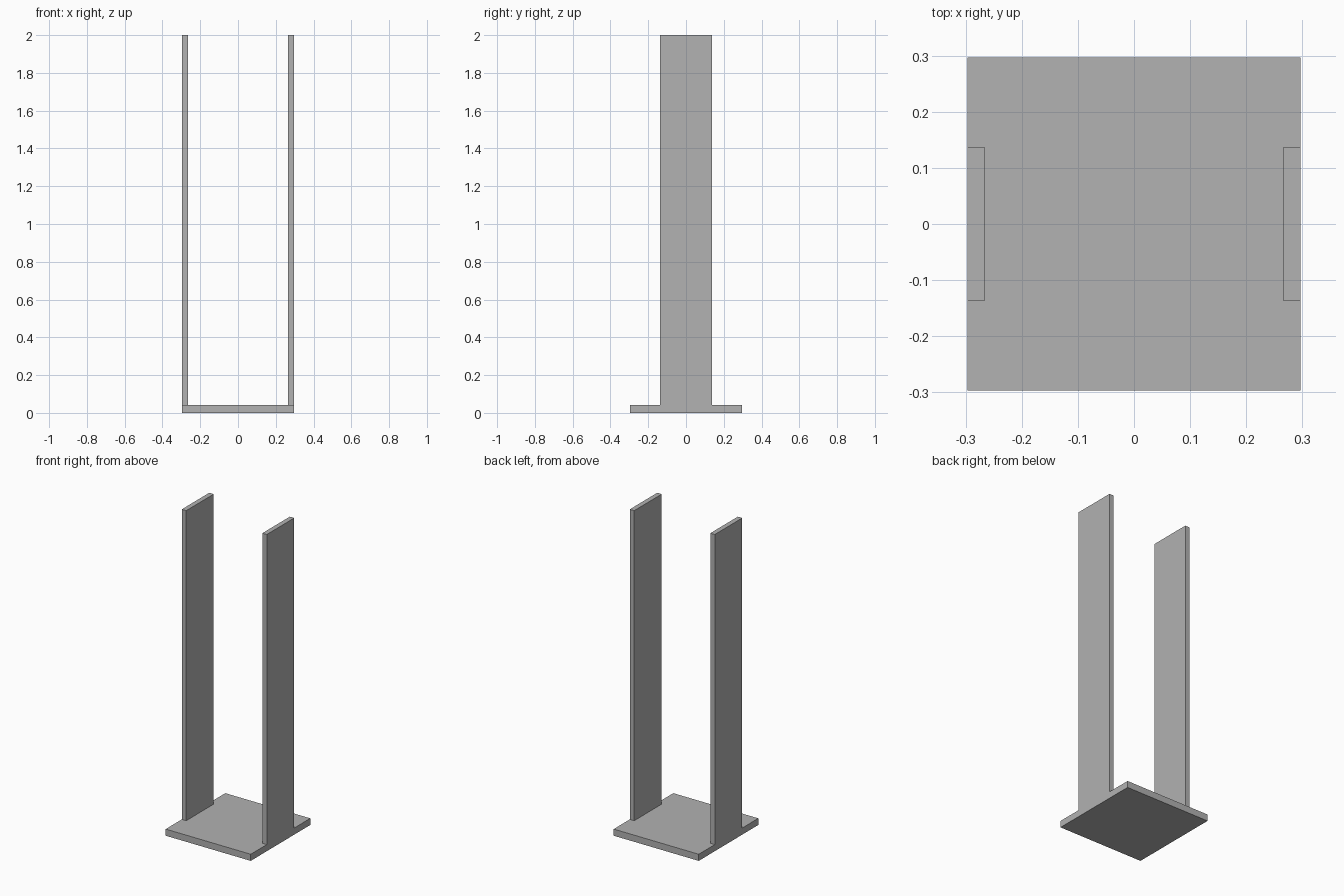
import bpy

if "Cube" in bpy.data.objects:
    bpy.data.objects.remove(bpy.data.objects["Cube"], do_unlink=True)

HALF = 0.297        # half width of the square base
BASE_H = 0.042      # base thickness
HEIGHT = 2.0        # overall height
POST_T = 0.031      # upright thickness
POST_HALF = 0.137   # half depth of an upright

grey = bpy.data.materials.new("plain grey")
grey.use_nodes = True
colour = (0.445, 0.445, 0.445, 1)
grey.diffuse_color = colour
grey.node_tree.nodes["Principled BSDF"].inputs["Base Color"].default_value = colour


def box(name, low, high):
    """Flat-sided box between two opposite corners."""
    bpy.ops.mesh.primitive_cube_add(size=1)
    obj = bpy.context.object
    obj.name = name
    for v in obj.data.vertices:
        v.co = [h if c > 0 else l for c, l, h in zip(v.co, low, high)]
    obj.data.materials.append(grey)
    return obj


# Square base plate
box("base_plate", (-HALF, -HALF, 0), (HALF, HALF, BASE_H))

# Tall uprights, flush with the left and right edges of the base
for name, side in (("left_upright", 1), ("right_upright", -1)):
    x_low, x_high = sorted((side * (HALF - POST_T), side * HALF))
    box(name, (x_low, -POST_HALF, BASE_H), (x_high, POST_HALF, HEIGHT))
